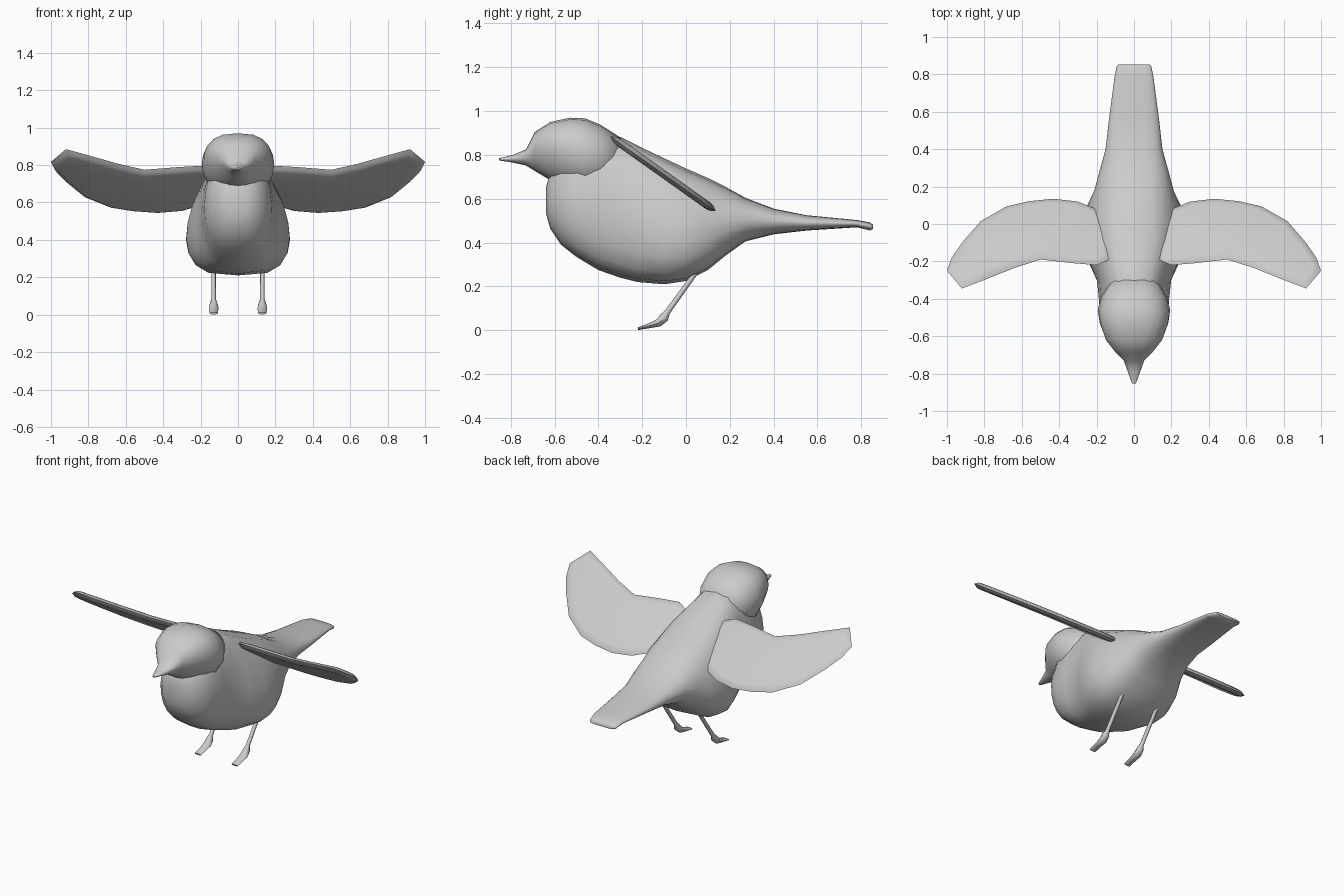
import bpy, bmesh, math
from mathutils import Vector

if "Cube" in bpy.data.objects:
    bpy.data.objects.remove(bpy.data.objects["Cube"])

mat = bpy.data.materials.new("plain grey")
mat.diffuse_color = (0.6, 0.6, 0.6, 1)
mat.use_nodes = True
mat.node_tree.nodes["Principled BSDF"].inputs["Base Color"].default_value = mat.diffuse_color


def finish(name, bm, angle):
    bmesh.ops.recalc_face_normals(bm, faces=bm.faces)
    me = bpy.data.meshes.new(name)
    bm.to_mesh(me)
    bm.free()
    ob = bpy.data.objects.new(name, me)
    bpy.context.collection.objects.link(ob)
    me.materials.append(mat)
    bpy.ops.object.select_all(action='DESELECT')
    ob.select_set(True)
    bpy.context.view_layer.objects.active = ob
    bpy.ops.object.shade_smooth_by_angle(angle=math.radians(angle))
    return ob


def loft(bm, rings):
    loops = [[bm.verts.new(p) for p in ring] for ring in rings]
    n = len(loops[0])
    for a, b in zip(loops, loops[1:]):
        for i in range(n):
            j = (i + 1) % n
            bm.faces.new((a[i], a[j], b[j], b[i]))
    bm.faces.new(loops[0])
    bm.faces.new(loops[-1])


# Egg-shaped upright sections: y, top z, bottom z, half width, squareness, low-heaviness
def egg_loft(name, sections, n=20):
    rings = []
    for y, top, bottom, w, p, e in sections:
        ring = []
        for i in range(n):
            a = 2 * math.pi * i / n
            s, c = math.sin(a), math.cos(a)
            x = math.copysign(abs(s) ** p, s) * w * (1 - e * c)
            ring.append((x, y, bottom + (top - bottom) * (1 + c) / 2))
        rings.append(ring)
    bm = bmesh.new()
    loft(bm, rings)
    finish(name, bm, 60)


# Body from breast to tail tip
egg_loft("body", [
    (-.638, .655, .53, .055, .9, 0),
    (-.62, .72, .465, .105, .85, 0),
    (-.57, .79, .39, .15, .75, .05),
    (-.50, .85, .335, .18, .7, .05),
    (-.40, .89, .275, .188, .7, .08),
    (-.30, .882, .24, .198, .65, .12),
    (-.22, .842, .22, .23, .6, .18),
    (-.10, .785, .21, .268, .6, .2),
    (.00, .738, .225, .27, .6, .2),
    (.10, .695, .275, .245, .6, .15),
    (.18, .655, .34, .212, .65, .08),
    (.27, .605, .405, .188, .7, 0),
    (.40, .555, .438, .152, .7, 0),
    (.55, .525, .455, .135, .6, 0),
    (.78, .503, .47, .105, .5, 0),
    (.84, .492, .455, .093, .5, 0),
    (.853, .482, .462, .085, .5, 0),
])

# Head with pointed beak
egg_loft("head", [
    (-.853, .785, .775, .01, 1, 0),
    (-.79, .80, .765, .033, 1, -.1),
    (-.73, .825, .752, .055, .9, -.15),
    (-.69, .905, .727, .093, .9, -.25),
    (-.62, .95, .685, .148, .85, -.2),
    (-.53, .97, .655, .183, .75, -.08),
    (-.46, .967, .64, .194, .75, 0),
    (-.39, .938, .65, .175, .8, 0),
    (-.30, .88, .70, .12, .8, 0),
])

# Wings: sloping flat plates with thin bevelled rims
outline = [(.13, -.19), (.2, -.22), (.32, -.21), (.5, -.19), (.64, -.235),
           (.79, -.295), (.92, -.345), (1, -.25), (.975, -.18), (.92, -.1),
           (.82, .015), (.68, .095), (.56, .122), (.43, .135), (.3, .12),
           (.19, .075), (.15, 0), (.125, -.1)]
for side, label in ((1, "right"), (-1, "left")):
    bm = bmesh.new()
    vs = [bm.verts.new((side * x, y, .64 - .71 * y)) for x, y in outline]
    low = [bm.verts.new(v.co) for v in vs]
    faces = [bm.faces.new(vs), bm.faces.new(low[::-1])]
    bm.normal_update()
    for thickness, depth in ((.02, .014), (.02, .004)):
        bmesh.ops.inset_individual(bm, faces=faces, thickness=thickness,
                                   depth=depth, use_even_offset=True)
    bmesh.ops.remove_doubles(bm, verts=bm.verts, dist=.0005)
    finish(label + "_wing", bm, 85)

    # Legs: slim shank running into a flattened foot (y, z, half width, half depth)
    path = [(.06, .285, .011, .011), (-.085, .083, .012, .013),
            (-.10, .058, .021, .022), (-.125, .034, .026, .018),
            (-.17, .02, .024, .011), (-.22, .007, .023, .006)]
    rings = []
    for k, (y, z, rw, rd) in enumerate(path):
        y0, z0 = path[max(k - 1, 0)][:2]
        y1, z1 = path[min(k + 1, len(path) - 1)][:2]
        d = Vector((0, y1 - y0, z1 - z0)).normalized()
        up = d.cross(Vector((1, 0, 0)))
        rings.append([Vector((side * .13, y, z)) + Vector((1, 0, 0)) * rw * math.cos(a)
                      + up * rd * math.sin(a)
                      for a in (math.tau * i / 8 for i in range(8))])
    bm = bmesh.new()
    loft(bm, rings)
    finish(label + "_leg", bm, 50)
